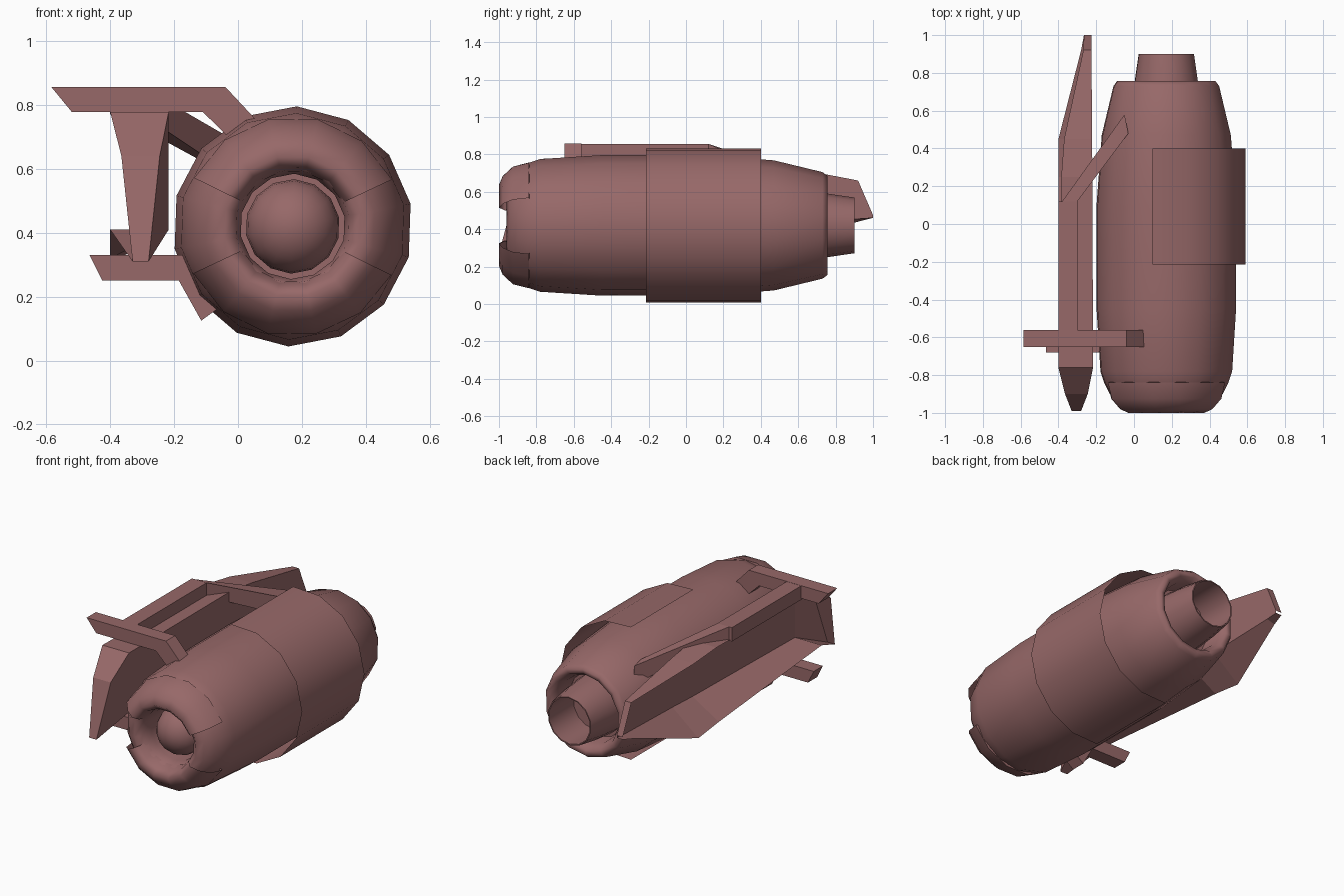
import bpy, bmesh, math

if "Cube" in bpy.data.objects:
    bpy.data.objects.remove(bpy.data.objects["Cube"])

CX, CZ = 0.171, 0.42          # engine axis
SEG = 14
STEP = 360 / SEG
PHASE = 88.0

mat = bpy.data.materials.new("dusty_red")
mat.diffuse_color = (0.31, 0.14, 0.14, 1)
mat.use_nodes = True
mat.node_tree.nodes["Principled BSDF"].inputs["Base Color"].default_value = mat.diffuse_color


def finish(name, bm, smooth=None):
    bmesh.ops.recalc_face_normals(bm, faces=bm.faces)
    me = bpy.data.meshes.new(name)
    bm.to_mesh(me)
    bm.free()
    ob = bpy.data.objects.new(name, me)
    bpy.context.collection.objects.link(ob)
    me.materials.append(mat)
    if smooth:
        bpy.ops.object.select_all(action='DESELECT')
        ob.select_set(True)
        bpy.context.view_layer.objects.active = ob
        bpy.ops.object.shade_smooth_by_angle(angle=math.radians(smooth))
    return ob


def revolve(name, profile, start=PHASE, steps=SEG, step=STEP, smooth=40):
    """Turn (radius, y) points around the engine axis, fully or partly."""
    bm = bmesh.new()
    closed = abs(steps * step) > 359.9
    rings = []
    for i in range(steps if closed else steps + 1):
        a = math.radians(start + i * step)
        rings.append([bm.verts.new((CX + r * math.cos(a), y, CZ + r * math.sin(a)))
                      for r, y in profile])
    n = len(rings)
    for i in range(n if closed else n - 1):
        A, B = rings[i], rings[(i + 1) % n]
        for j in range(len(profile) - 1):
            bm.faces.new((A[j], B[j], B[j + 1], A[j + 1]))
    bmesh.ops.remove_doubles(bm, verts=bm.verts, dist=1e-4)
    return finish(name, bm, smooth)


def loft(name, sections, closed=True):
    """Skin a row of equal-length sections; closed ones get end caps."""
    bm = bmesh.new()
    rows = [[bm.verts.new(p) for p in s] for s in sections]
    n = len(rows[0])
    for A, B in zip(rows, rows[1:]):
        for j in range(n if closed else n - 1):
            k = (j + 1) % n
            bm.faces.new((A[j], A[k], B[k], B[j]))
    if closed:
        bm.faces.new(rows[0])
        bm.faces.new(rows[-1][::-1])
    bmesh.ops.remove_doubles(bm, verts=bm.verts, dist=1e-4)
    return finish(name, bm)


# Engine body with rolled inlet and outlet lips
revolve("engine_body", [
    (0, -0.72), (0.165, -0.72), (0.165, -0.86), (0.18, -0.93), (0.215, -0.96),
    (0.26, -0.945), (0.305, -0.90), (0.335, -0.84), (0.355, -0.78),
    (0.376, -0.45), (0.376, 0.10), (0.348, 0.47), (0.285, 0.73), (0.265, 0.757),
    (0.235, 0.75), (0.21, 0.70), (0.20, 0.62), (0, 0.62)], smooth=75)

# Upper and lower inlet guards
for name, turn in (("upper_inlet_guard", -2.5), ("lower_inlet_guard", 4.5)):
    revolve(name, [(0.33, -0.837), (0.344, -0.84), (0.322, -0.925), (0.27, -0.98),
                   (0.222, -1.0), (0.19, -0.97), (0.175, -0.91)],
            PHASE + (turn + 0.06) * STEP, 5, smooth=75)

# Spinner dome in the inlet
R = 0.148
revolve("spinner", [(R * math.sin(math.radians(t)), -0.79 - R * math.cos(math.radians(t)))
                    for t in range(0, 91, 15)] + [(R, -0.72)])

# Open exhaust nozzle
revolve("exhaust_nozzle", [(0.182, 0.62), (0.17, 0.757), (0.149, 0.90),
                           (0.142, 0.90), (0.142, 0.66), (0, 0.66)])

# Thin outer sleeve on the outboard side
revolve("outer_sleeve", [(0.418, -0.215), (0.418, 0.40)], -100, 8, 25)


# Pylon shell, open on the hull side: outer top edge, right wall, keel, outer bottom edge
def pylon_section(y, top, xl, xr, mid, bot, xb):
    return [(xl, y, top), (xr, y, top), (xr, y, mid), (xb, y, bot)]


loft("pylon", [pylon_section(*s) for s in (
    (-0.76, 0.778, -0.40, -0.217, 0.41, 0.41, -0.40),
    (0.25, 0.778, -0.385, -0.22, 0.43, 0.32, -0.40),
    (0.45, 0.75, -0.37, -0.222, 0.44, 0.295, -0.40),
    (0.92, 0.66, -0.268, -0.225, 0.455, 0.44, -0.28),
    (1.00, 0.475, -0.265, -0.225, 0.46, 0.46, -0.265))], closed=False)

# Pylon nose: tapering front strip with a bevel back to the right wall
loft("pylon_nose", [
    [(-0.40, -0.76, 0.778), (-0.217, -0.76, 0.778), (-0.217, -0.76, 0.778)],
    [(-0.365, -0.90, 0.64), (-0.245, -0.90, 0.64), (-0.217, -0.76, 0.62)],
    [(-0.33, -0.99, 0.31), (-0.28, -0.99, 0.31), (-0.217, -0.76, 0.41)],
    [(-0.40, -0.76, 0.41), (-0.217, -0.76, 0.41), (-0.217, -0.76, 0.41)]], closed=False)

# Cross brackets bent down onto the engine
brackets = {
    "upper_bracket": ((-0.65, -0.56), [(-0.585, 0.857), (-0.04, 0.857), (0.06, 0.75),
                                       (-0.03, 0.70), (-0.11, 0.778), (-0.52, 0.778)]),
    "lower_bracket": ((-0.68, -0.59), [(-0.465, 0.33), (-0.165, 0.33), (-0.06, 0.165),
                                       (-0.115, 0.125), (-0.185, 0.25), (-0.425, 0.25)])}
for name, (ys, pts) in brackets.items():
    loft(name, [[(x, y, z) for x, z in pts] for y in ys])


# Top rail and the rear strut that reaches the engine
def slab(a, b, top, bot):
    return [(*a, top), (*b, top), (*b, bot), (*a, bot)]


loft("top_rail", [slab((-0.40, -0.60), (-0.30, -0.60), 0.856, 0.77),
                  slab((-0.40, 0.12), (-0.30, 0.12), 0.856, 0.77)])
loft("rear_strut", [slab((-0.38, 0.12), (-0.30, 0.12), 0.856, 0.77),
                    slab((-0.05, 0.58), (-0.03, 0.48), 0.70, 0.59)])
